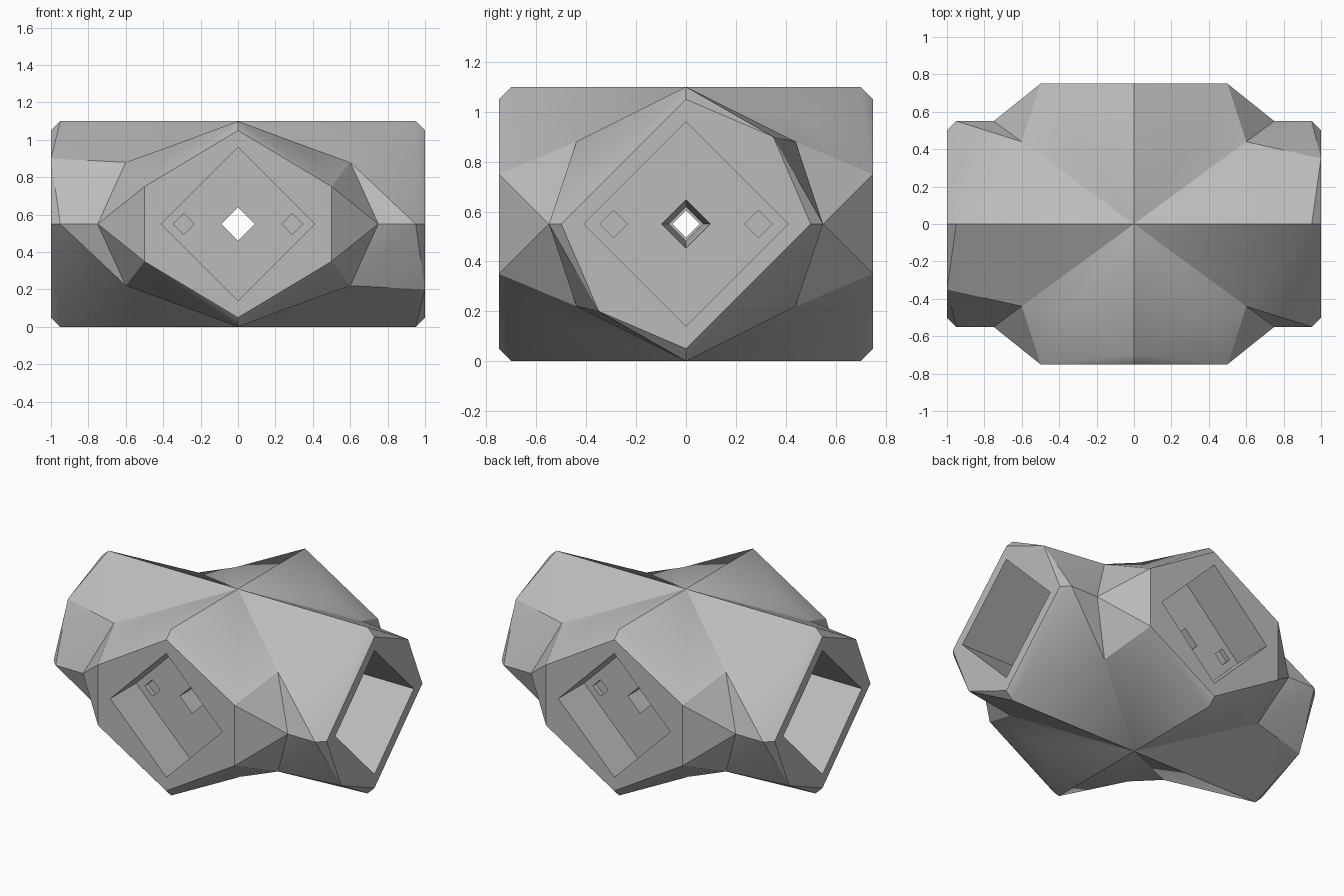
import bpy, bmesh, math
from itertools import product
from mathutils import Vector, Matrix

cube = bpy.data.objects.get("Cube")
if cube:
    bpy.data.objects.remove(cube, do_unlink=True)

MID = 0.55          # height of the hub axis
OPEN = 0.41         # half diagonal of the arm openings
X_BACK, Y_BACK = 0.6, 0.48

grey = bpy.data.materials.new("plain grey")
grey.use_nodes = True
colour = (0.5, 0.5, 0.5, 1)
grey.diffuse_color = colour
grey.node_tree.nodes["Principled BSDF"].inputs["Base Color"].default_value = colour


def make_object(name, bm):
    mesh = bpy.data.meshes.new(name)
    bmesh.ops.recalc_face_normals(bm, faces=bm.faces)
    bm.to_mesh(mesh)
    bm.free()
    mesh.materials.append(grey)
    obj = bpy.data.objects.new(name, mesh)
    bpy.context.collection.objects.link(obj)
    return obj


# One eighth of the hub, measured from its middle
points = {
    "top": (0, 0, 0.55), "valley": (0.6, 0.44, 0.33), "side": (0.75, 0.55, 0),
    "x_ridge": (0.95, 0, 0.55), "x_tip": (1, 0, 0.5),
    "x_side": (0.95, 0.55, 0), "x_rim": (1, 0.5, 0), "x_bulge": (1, 0.35, 0.35),
    "y_ridge": (0, 0.7, 0.55), "y_tip": (0, 0.75, 0.5), "y_fold": (0.35, 0.47, 0.42),
    "y_rim": (0.5, 0.75, 0.2), "y_mid": (0.5, 0.75, 0),
    "x_up": (1, 0, OPEN), "x_out": (1, OPEN, 0),
    "y_up": (0, 0.75, OPEN), "y_out": (OPEN, 0.75, 0),
    "x_back": (X_BACK, 0, 0), "x_back_up": (X_BACK, 0, OPEN), "x_back_out": (X_BACK, OPEN, 0),
    "y_back": (0, Y_BACK, 0), "y_back_up": (0, Y_BACK, OPEN), "y_back_out": (OPEN, Y_BACK, 0),
}
common = [
    "top x_ridge valley", "valley x_side side",
    "top valley y_fold y_ridge", "y_ridge y_fold y_rim", "y_ridge y_rim y_tip",
    "valley y_rim y_fold", "valley side y_rim", "side y_mid y_rim",
    "y_tip y_rim y_mid y_out y_up",
    "x_up x_out x_back_out x_back_up", "x_back x_back_out x_back_up",
    "y_up y_out y_back_out y_back_up", "y_back y_back_out y_back_up",
]
straight = ["x_ridge x_side valley", "x_ridge x_tip x_rim x_side",
            "x_tip x_rim x_out x_up"]
bulged = ["valley x_ridge x_bulge", "valley x_bulge x_side", "x_ridge x_tip x_bulge",
          "x_bulge x_rim x_side", "x_tip x_bulge x_rim x_out x_up"]

# Mirror the eighth; alternate eighths have the bulged arm corner
bm = bmesh.new()
for sx, sy, sz in product((1, -1), repeat=3):
    for face in common + (bulged if sx * sy * sz > 0 else straight):
        corners = [points[key] for key in face.split()]
        bm.faces.new([bm.verts.new((x * sx, y * sy, MID + z * sz)) for x, y, z in corners])
bmesh.ops.remove_doubles(bm, verts=bm.verts, dist=0.0005)
hub = make_object("four_way_hub", bm)


def diamond_cutter(name, start, end, r1, r2):
    """Four-sided prism between two points, corners up and sideways."""
    a, b = Vector(start), Vector(end)
    bm = bmesh.new()
    bmesh.ops.create_cone(bm, cap_ends=True, segments=4, radius1=r1, radius2=r2,
                          depth=(b - a).length)
    turn = (b - a).to_track_quat("Z", "Y").to_matrix().to_4x4()
    bmesh.ops.transform(bm, verts=bm.verts, matrix=Matrix.Translation((a + b) / 2) @ turn)
    obj = make_object(name, bm)
    obj.hide_render = True
    return obj


# Through passages and the small sockets in the back walls
cutters = [
    diamond_cutter("y_passage", (0, -0.6, MID), (0, 0.6, MID), 0.09, 0.09),
    diamond_cutter("x_passage", (-0.7, 0, MID), (0.7, 0, MID), 0.055, 0.055),
]
for s in (1, -1):
    cutters.append(diamond_cutter("x_funnel", (s * 0.62, 0, MID), (s * 0.4, 0, MID), 0.1, 0.07))
    for t in (0.29, -0.29):
        cutters.append(diamond_cutter("y_socket", (t, s * (Y_BACK + 0.03), MID),
                                      (t, s * (Y_BACK - 0.03), MID), 0.055, 0.055))
        cutters.append(diamond_cutter("x_socket", (s * (X_BACK + 0.03), t, MID),
                                      (s * (X_BACK - 0.03), t, MID), 0.055, 0.055))
for cutter in cutters:
    cut = hub.modifiers.new(cutter.name, "BOOLEAN")
    cut.operation = "DIFFERENCE"
    cut.solver = "EXACT"
    cut.object = cutter

# Bake the cuts and drop the cutters
bpy.context.view_layer.update()
graph = bpy.context.evaluated_depsgraph_get()
baked = bpy.data.meshes.new_from_object(hub.evaluated_get(graph))
hub.modifiers.clear()
hub.data = baked
for cutter in cutters:
    bpy.data.objects.remove(cutter, do_unlink=True)

for obj in bpy.context.selected_objects:
    obj.select_set(False)
hub.select_set(True)
bpy.context.view_layer.objects.active = hub
bpy.ops.object.shade_smooth_by_angle(angle=math.radians(30))
